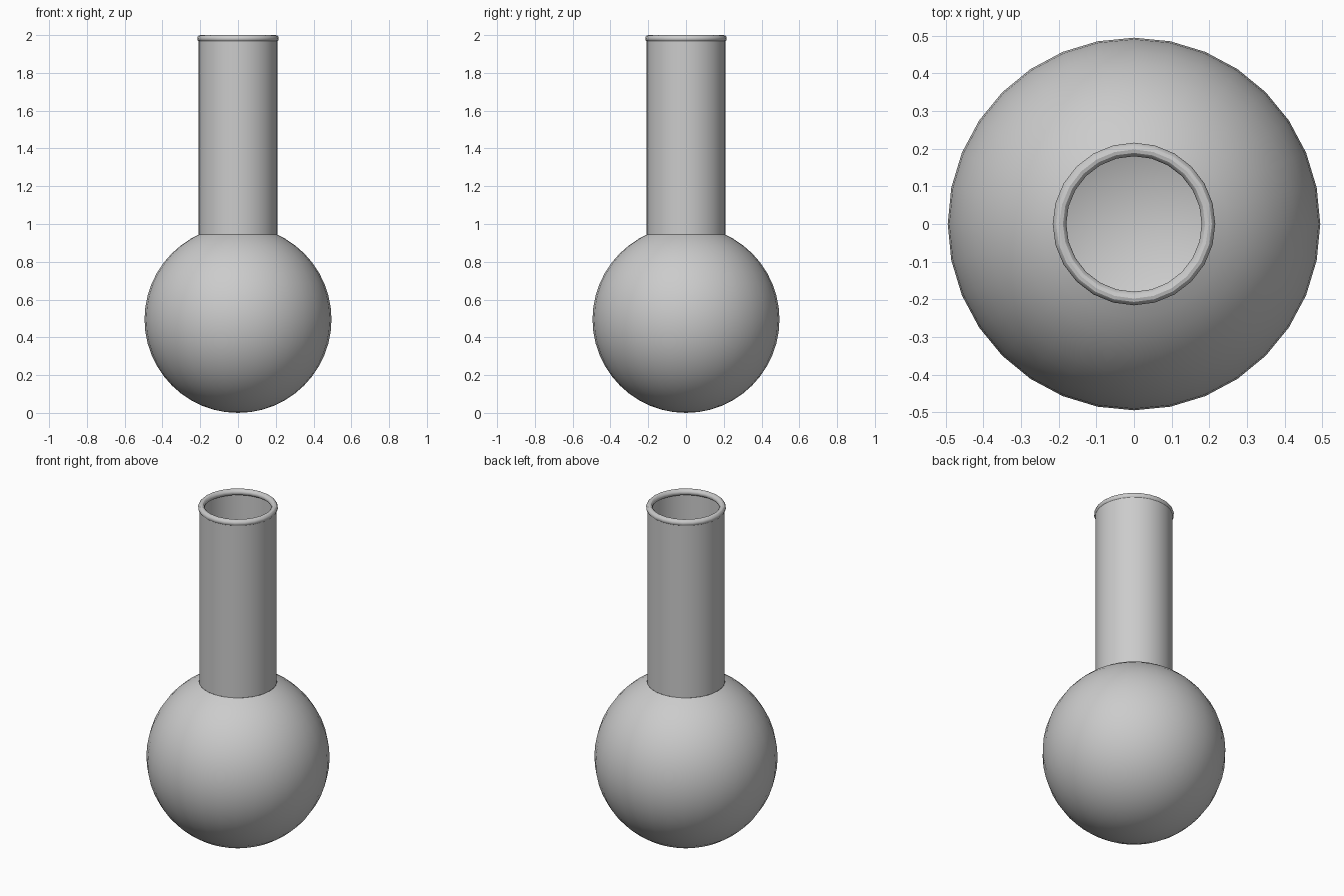
import bpy, bmesh
from math import sin, cos, pi, sqrt

if "Cube" in bpy.data.objects:
    bpy.data.objects.remove(bpy.data.objects["Cube"], do_unlink=True)

grey = bpy.data.materials.new("light grey")
grey.use_nodes = True
grey.diffuse_color = (0.6, 0.6, 0.6, 1)
grey.node_tree.nodes["Principled BSDF"].inputs["Base Color"].default_value = (0.6, 0.6, 0.6, 1)

R = 0.495          # bulb radius
NECK = 0.21        # neck radius
TUBE = 0.018       # rim thickness radius
JOIN = R + sqrt(R * R - NECK * NECK)


def lathe(name, profile, segments, closed=False):
    """Revolve (radius, height) points around z."""
    bm = bmesh.new()
    verts = [bm.verts.new((r, 0, z)) for r, z in profile]
    edges = [bm.edges.new(p) for p in zip(verts, verts[1:])]
    if closed:
        edges.append(bm.edges.new((verts[-1], verts[0])))
    bmesh.ops.spin(bm, geom=verts + edges, cent=(0, 0, 0), axis=(0, 0, 1),
                   angle=2 * pi, steps=segments, use_merge=True)
    bmesh.ops.remove_doubles(bm, verts=bm.verts, dist=1e-5)
    bmesh.ops.recalc_face_normals(bm, faces=bm.faces)
    mesh = bpy.data.meshes.new(name)
    bm.to_mesh(mesh)
    bm.free()
    mesh.materials.append(grey)
    obj = bpy.data.objects.new(name, mesh)
    bpy.context.collection.objects.link(obj)
    bpy.ops.object.select_all(action='DESELECT')
    obj.select_set(True)
    bpy.context.view_layer.objects.active = obj
    bpy.ops.object.shade_smooth_by_angle()
    return obj


# Round bulb, open where the neck joins
bulb = [(R * sin(pi * i / 24), R - R * cos(pi * i / 24)) for i in range(24)]
bulb = [p for p in bulb if p[1] < JOIN - 0.01] + [(NECK, JOIN)]
lathe("bulb", bulb, 32)

# Straight open neck
lathe("neck", [(NECK, JOIN), (NECK, 2 - TUBE)], 24)

# Rounded rim
lathe("rim", [(NECK + 0.006 - TUBE + TUBE * cos(pi * i / 6),
               2 - TUBE + TUBE * sin(pi * i / 6)) for i in range(12)], 24, True)
